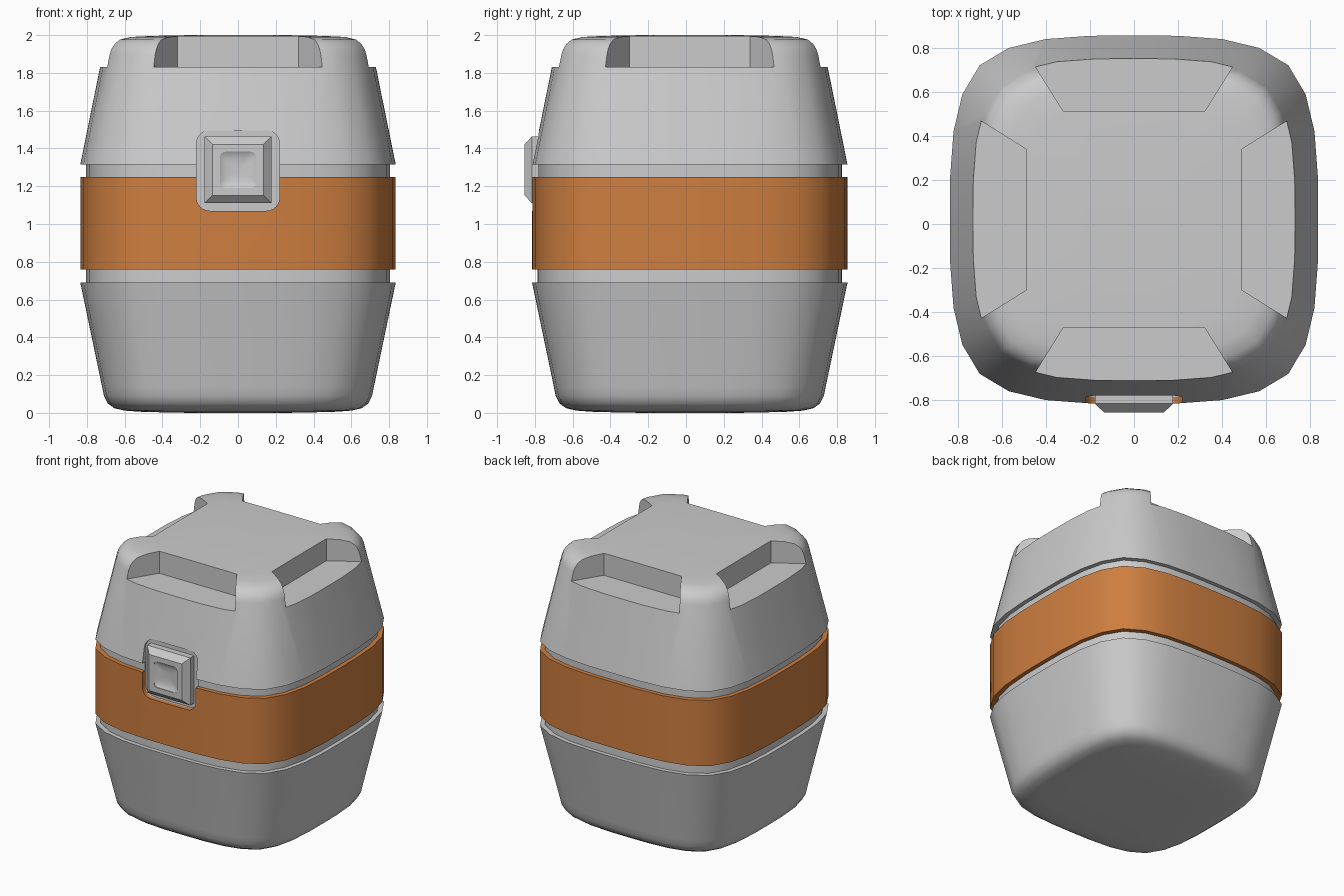
import bpy, bmesh, math

if "Cube" in bpy.data.objects:
    bpy.data.objects.remove(bpy.data.objects["Cube"])

CY = 0.02          # body centre in y (the latch sticks out in front)
LATCH_Z = 1.287


def loft(name, rings, closed=False):
    """Skin a stack of equal-length rings; cap the ends or join them into a tube."""
    bm = bmesh.new()
    vs = [[bm.verts.new(p) for p in r] for r in rings]
    n = len(vs[0])
    pairs = list(zip(vs, vs[1:])) + ([(vs[-1], vs[0])] if closed else [])
    for a, b in pairs:
        for i in range(n):
            j = (i + 1) % n
            bm.faces.new((a[i], a[j], b[j], b[i]))
    if not closed:
        bm.faces.new(vs[0])
        bm.faces.new(vs[-1])
    bmesh.ops.recalc_face_normals(bm, faces=bm.faces)
    me = bpy.data.meshes.new(name)
    bm.to_mesh(me)
    bm.free()
    ob = bpy.data.objects.new(name, me)
    bpy.context.collection.objects.link(ob)
    return ob


def select(ob):
    bpy.ops.object.select_all(action='DESELECT')
    ob.select_set(True)
    bpy.context.view_layer.objects.active = ob


def cut(ob, cutter):
    select(ob)
    m = ob.modifiers.new("cut", 'BOOLEAN')
    m.operation, m.solver, m.object = 'DIFFERENCE', 'EXACT', cutter
    bpy.ops.object.modifier_apply(modifier=m.name)


def smooth(ob, angle=30):
    select(ob)
    bpy.ops.object.shade_smooth_by_angle(angle=math.radians(angle))


# Rounded-square outline, one quarter turned four times (unit half-width)
QUARTER = [(1, 0), (0.998, 0.24), (0.98, 0.48), (0.932, 0.68),
           (0.838, 0.838), (0.68, 0.932), (0.48, 0.98), (0.24, 0.998)]


def outline(s, z):
    pts = []
    for k in range(4):
        c, d = [(1, 0), (0, 1), (-1, 0), (0, -1)][k]
        pts += [(s * (x * c - y * d), CY + s * (x * d + y * c), z) for x, y in QUARTER]
    return pts


def rounded_rect(hx, hz, r, y, zc=LATCH_Z, seg=6):
    pts = []
    for k, (sx, sz) in enumerate([(1, 1), (-1, 1), (-1, -1), (1, -1)]):
        for i in range(seg + 1):
            a = math.pi / 2 * (k + i / seg)
            pts.append((sx * (hx - r) + r * math.cos(a), y,
                        zc + sz * (hz - r) + r * math.sin(a)))
    return pts


# Body: base, grooves and lid in one profile
profile = [(0.25, 0), (0.5, 0.005), (0.6, 0.012), (0.655, 0.025), (0.69, 0.05),
           (0.71, 0.09), (0.72, 0.14), (0.835, 0.69), (0.805, 0.69),
           (0.805, 1.315), (0.835, 1.315), (0.717, 1.895), (0.707, 1.925),
           (0.69, 1.952), (0.66, 1.976), (0.6, 1.99), (0.5, 1.995), (0.25, 2.0)]
body = loft("container_body", [outline(s, z) for s, z in profile])

# Coloured band around the middle
band = loft("middle_band", [outline(0.835, 0.76), outline(0.835, 1.25),
                            outline(0.8, 1.25), outline(0.8, 0.76)], closed=True)
mat = bpy.data.materials.new("orange")
mat.diffuse_color = (0.62, 0.21, 0.05, 1)
mat.use_nodes = True
mat.node_tree.nodes["Principled BSDF"].inputs["Base Color"].default_value = mat.diffuse_color
band.data.materials.append(mat)

# Cutters: four grip notches in the lid and the latch recess
cutters = []
for k in range(4):
    a = math.pi / 2 * k
    c, s = math.cos(a), math.sin(a)
    trap = [(0.49, -0.32), (0.9, -0.576), (0.9, 0.576), (0.49, 0.32)]
    notch = loft("notch_cutter", [[(x * c - y * s, CY + x * s + y * c, z) for x, y in trap]
                                  for z in (1.83, 2.2)])
    cut(body, notch)
    cutters.append(notch)
recess = loft("recess_cutter", [rounded_rect(0.22, 0.213, 0.07, y, 1.283)
                                for y in (-0.77, -0.95)])
cut(body, recess)
cut(band, recess)
cutters.append(recess)

# Latch block with tapered front
def square(h, y):
    return [(sx * h, y, LATCH_Z + sz * h) for sx, sz in [(1, 1), (-1, 1), (-1, -1), (1, -1)]]

latch = loft("latch_block", [square(0.177, -0.76), square(0.177, -0.815),
                             square(0.135, -0.855)])

# Shallow dished button in the latch
dish = loft("dish_cutter", [rounded_rect(h, h, r, y) for h, r, y in
                            [(0.096, 0.03, -0.88), (0.096, 0.03, -0.85), (0.085, 0.028, -0.843),
                             (0.06, 0.022, -0.836), (0.025, 0.012, -0.833)]])
cut(latch, dish)
cutters.append(dish)

for ob, ang in ((body, 32), (band, 32), (latch, 35)):
    smooth(ob, ang)
for ob in cutters:
    bpy.data.objects.remove(ob)
